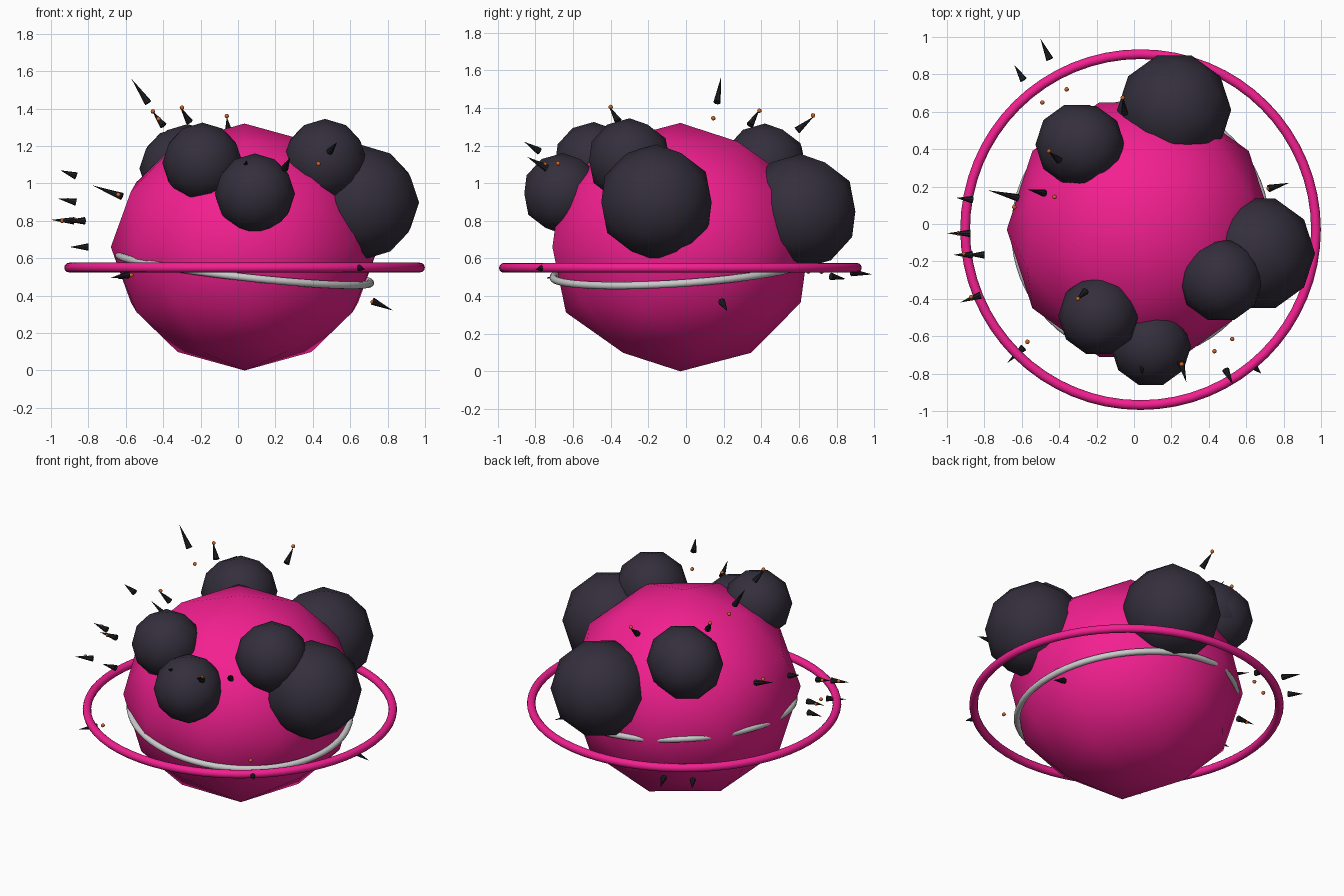
import bpy, math
from mathutils import Vector


def material(name, color):
    m = bpy.data.materials.new(name)
    m.diffuse_color = (*color, 1)
    return m


PINK = material("pink", (0.90, 0.014, 0.28))
CHARCOAL = material("charcoal", (0.034, 0.028, 0.045))
BLACK = material("black", (0.014, 0.014, 0.018))
ORANGE = material("orange", (0.65, 0.13, 0.015))
WHITE = material("white", (0.75, 0.77, 0.78))


def finish(name, mat, smooth=True):
    ob = bpy.context.object
    ob.name = name
    ob.data.materials.append(mat)
    if smooth:
        bpy.ops.object.shade_smooth()
    return ob


def ball(name, loc, r, mat, sub=2, zscale=1.0):
    bpy.ops.mesh.primitive_ico_sphere_add(
        subdivisions=sub, radius=r, location=loc, rotation=(0, 0, -math.pi / 2))
    bpy.context.object.scale.z = zscale
    return finish(name, mat)


def ring(name, loc, major, minor, mat, rot=(0, 0, 0)):
    bpy.ops.mesh.primitive_torus_add(
        major_segments=64, minor_segments=12, major_radius=major,
        minor_radius=minor, location=loc, rotation=rot)
    return finish(name, mat)


def spike(name, base, tip, r=0.02):
    a, b = Vector(base), Vector(tip)
    d = b - a
    bpy.ops.mesh.primitive_cone_add(
        vertices=8, radius1=r, radius2=0, depth=d.length, location=(a + b) / 2,
        rotation=d.to_track_quat('Z', 'Y').to_euler())
    return finish(name, BLACK, smooth=False)


# Body, outer ring and tilted white band
ball("body", (0.035, -0.03, 0.66), 0.715, PINK, zscale=0.66 / 0.715)
ring("outer_ring", (0.035, -0.03, 0.55), 0.938, 0.026, PINK)
ring("white_band", (0.035, -0.03, 0.543), 0.677, 0.02, WHITE,
     (math.radians(3.8), math.radians(6.4), 0))

# Dark lumps on the upper half
lumps = [
    ((0.215, 0.61, 0.85), 0.305),
    ((-0.305, 0.425, 1.08), 0.222),
    ((-0.27, 0.42, 1.095), 0.222),
    ((0.66, -0.157, 0.898), 0.308),
    ((0.465, -0.30, 1.12), 0.225),
    ((-0.19, -0.49, 1.11), 0.215),
    ((0.09, -0.655, 0.945), 0.215),
]
for i, (loc, r) in enumerate(lumps):
    ball(f"lump_{i}", loc, r, CHARCOAL)

# Floating spikes: base, tip
spikes = [
    ((-0.48, 0.165, 1.43), (-0.57, 0.185, 1.56)),
    ((-0.40, 0.34, 1.31), (-0.46, 0.39, 1.39)),
    ((-0.26, -0.36, 1.33), (-0.31, -0.41, 1.41)),
    ((-0.05, 0.59, 1.28), (-0.06, 0.68, 1.355)),
    ((-0.62, 0.14, 0.93), (-0.78, 0.18, 0.99)),
    ((-0.865, 0.13, 1.04), (-0.95, 0.14, 1.07)),
    ((-0.865, -0.165, 0.90), (-0.965, -0.165, 0.92)),
    ((-0.875, -0.05, 0.80), (-1.0, -0.05, 0.805)),
    ((-0.82, -0.38, 0.80), (-0.93, -0.42, 0.80)),
    ((-0.80, -0.165, 0.66), (-0.90, -0.165, 0.66)),
    ((-0.59, -0.66, 0.51), (-0.68, -0.745, 0.495)),
    ((-0.59, 0.77, 0.505), (-0.64, 0.85, 0.49)),
    ((-0.45, 0.88, 0.525), (-0.50, 0.99, 0.515)),
    ((0.72, 0.19, 0.37), (0.83, 0.22, 0.32)),
    ((0.04, -0.73, 1.08), (0.045, -0.815, 1.125)),
    ((0.25, -0.74, 1.08), (0.28, -0.845, 1.14)),
    ((0.49, -0.78, 1.17), (0.53, -0.86, 1.22)),
    ((0.64, -0.76, 0.55), (0.68, -0.80, 0.54)),
]
for i, (base, tip) in enumerate(spikes):
    spike(f"spike_{i}", base, tip)

# Small orange beads
beads = [
    (-0.455, 0.39, 1.385), (-0.30, -0.40, 1.405), (-0.06, 0.675, 1.36),
    (-0.425, 0.145, 1.345), (-0.64, 0.09, 0.94), (-0.94, -0.05, 0.80),
    (-0.91, -0.16, 0.91), (-0.87, -0.39, 0.805), (-0.57, -0.63, 0.51),
    (0.255, -0.75, 1.10), (0.43, -0.68, 1.105), (0.525, -0.615, 0.56),
    (0.72, 0.19, 0.365), (-0.36, 0.72, 0.53), (-0.49, 0.65, 0.53),
]
for i, loc in enumerate(beads):
    ball(f"bead_{i}", loc, 0.012, ORANGE)
